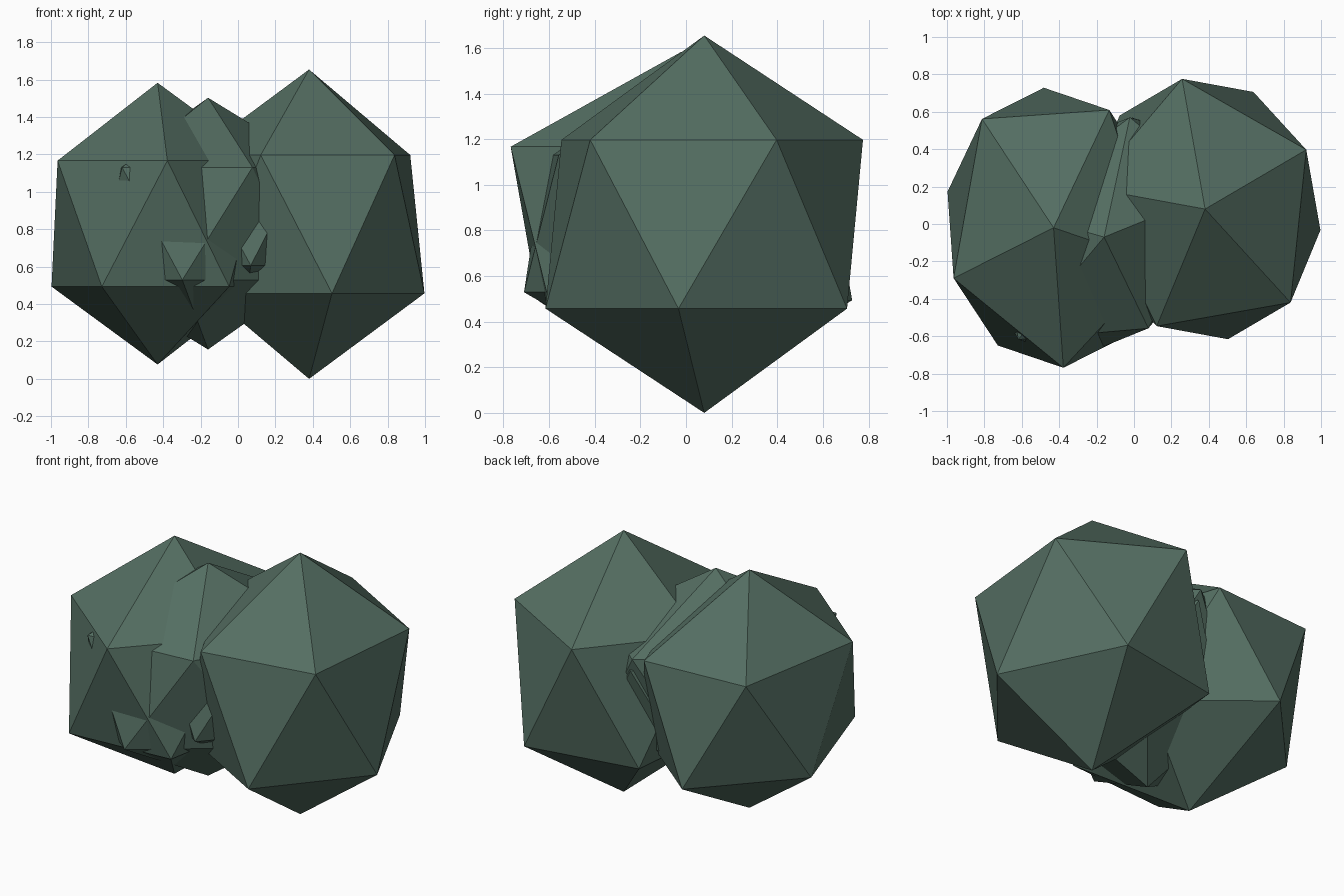
import bpy, math

if "Cube" in bpy.data.objects:
    bpy.data.objects.remove(bpy.data.objects["Cube"])

green = bpy.data.materials.new("dark green")
green.diffuse_color = (0.089, 0.156, 0.122, 1)
green.use_nodes = True
green.node_tree.nodes["Principled BSDF"].inputs["Base Color"].default_value = green.diffuse_color


def clump(name, centre, scale, turn):
    """One low-poly leaf clump: a stretched icosahedron turned about z."""
    bpy.ops.mesh.primitive_ico_sphere_add(
        subdivisions=1, radius=1, location=centre,
        rotation=(0, 0, math.radians(turn)))
    ob = bpy.context.object
    ob.name = name
    ob.scale = scale
    ob.data.materials.append(green)


# two large clumps side by side
clump("right_clump", (0.38, 0.08, 0.827), (0.79, 0.691, 0.827), 100)
clump("left_clump", (-0.43, -0.02, 0.83), (0.839, 0.649, 0.753), 274)
# smaller clumps filling the gap, corners poking through
clump("middle_clump", (-0.16, -0.07, 0.83), (0.80, 0.582, 0.673), 230)
clump("inner_clump", (0.03, 0.02, 0.83), (0.615, 0.45, 0.50), 94)
